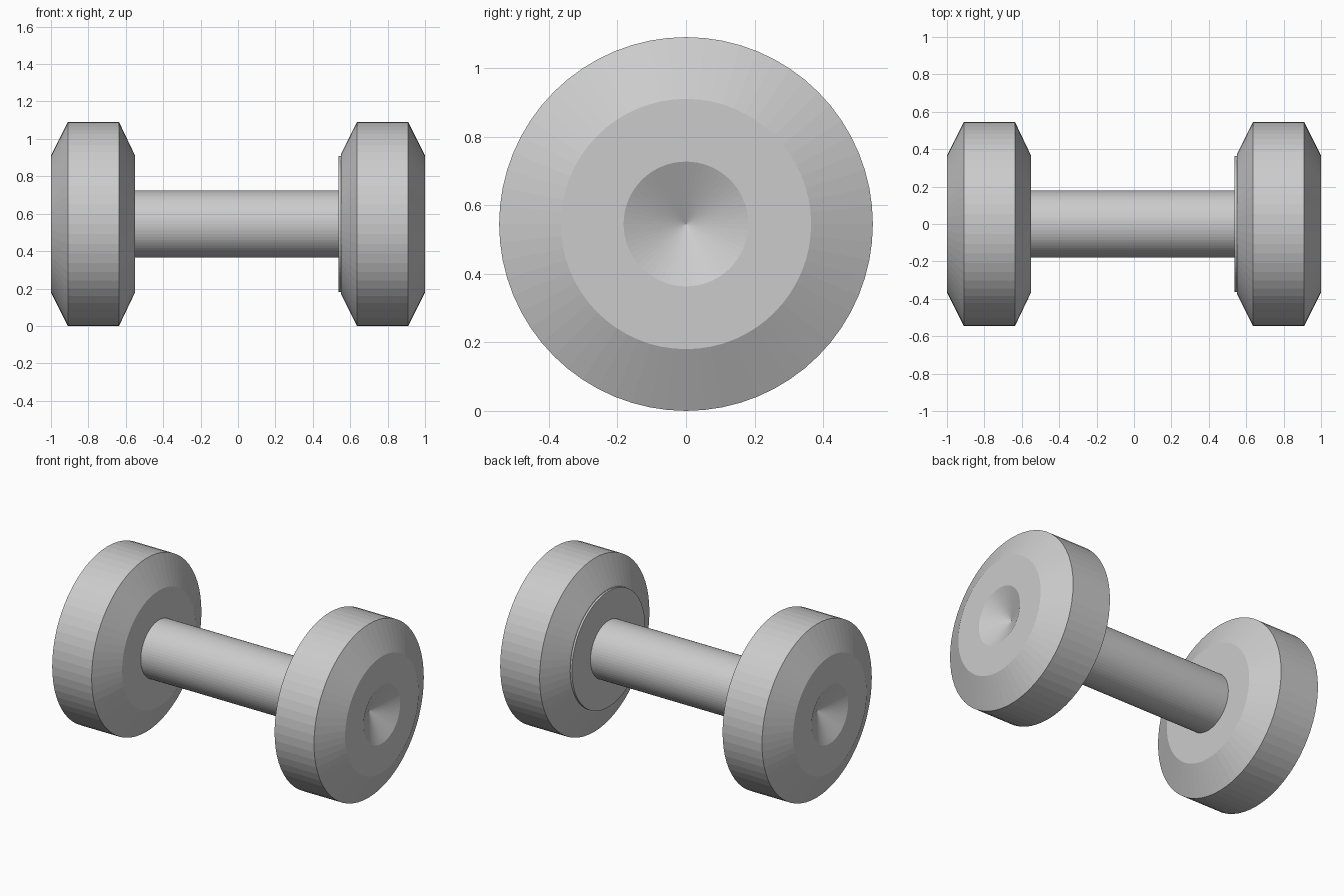
import bpy, bmesh, math

if "Cube" in bpy.data.objects:
    bpy.data.objects.remove(bpy.data.objects["Cube"])

SEGMENTS = 64
R = 0.545  # weight radius, also the height of the axis


def lathe(name, profile):
    """Revolve (x, radius) points around the long axis; radius 0 makes a tip."""
    bm = bmesh.new()
    rings = []
    for x, r in profile:
        if r == 0:
            rings.append([bm.verts.new((x, 0, R))] * SEGMENTS)
        else:
            rings.append([bm.verts.new((x, r * math.sin(a), R + r * math.cos(a)))
                          for a in (math.tau * i / SEGMENTS for i in range(SEGMENTS))])
    for a, b in zip(rings, rings[1:]):
        for i in range(SEGMENTS):
            j = (i + 1) % SEGMENTS
            bm.faces.new(list(dict.fromkeys((a[i], a[j], b[j], b[i]))))
    bmesh.ops.recalc_face_normals(bm, faces=bm.faces)
    mesh = bpy.data.meshes.new(name)
    bm.to_mesh(mesh)
    bm.free()
    obj = bpy.data.objects.new(name, mesh)
    bpy.context.collection.objects.link(obj)
    return obj


# Shared outer half of a weight: conical dimple, flat face, bevel, rim
outer = [(0.91, 0), (1.0, 0.182), (1.0, 0.365), (0.91, R), (0.636, R)]

# Left weight: plain bevelled inner face
left = outer + [(0.55, 0.365), (0.55, 0.18), (0.55, 0)]
lathe("left_weight", [(-x, r) for x, r in left])

# Right weight: thin raised disc on the inner face
lathe("right_weight", outer + [(0.55, 0.373), (0.55, 0.364),
                               (0.538, 0.364), (0.538, 0.18), (0.538, 0)])

# Handle between the weights
lathe("handle", [(-0.55, 0.18), (0.538, 0.18)])
